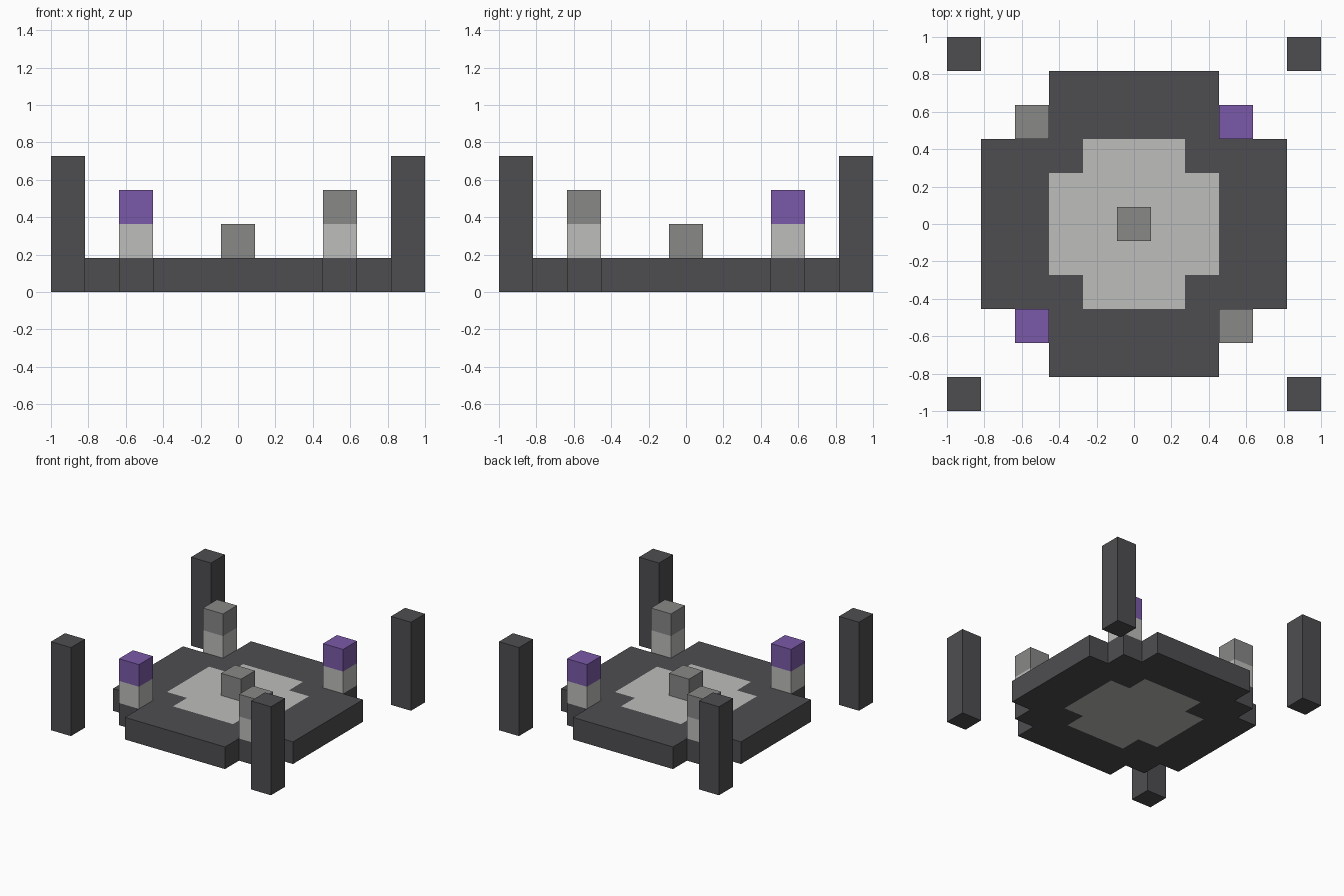
import bpy
import bmesh
from mathutils import Vector

if "Cube" in bpy.data.objects:
    bpy.data.objects.remove(bpy.data.objects["Cube"], do_unlink=True)

U = 2 / 11  # one block


def make_material(name, rgb):
    mat = bpy.data.materials.new(name)
    mat.use_nodes = True
    color = (*rgb, 1.0)
    mat.diffuse_color = color
    mat.node_tree.nodes["Principled BSDF"].inputs["Base Color"].default_value = color
    return mat


charcoal = make_material("charcoal stone", (0.076, 0.074, 0.082))
pale = make_material("pale stone", (0.508, 0.508, 0.497))
grey = make_material("grey stone", (0.246, 0.246, 0.242))
purple = make_material("purple crystal", (0.195, 0.102, 0.392))


def add_object(name, bm, materials):
    mesh = bpy.data.meshes.new(name)
    bm.to_mesh(mesh)
    bm.free()
    for mat in materials:
        mesh.materials.append(mat)
    obj = bpy.data.objects.new(name, mesh)
    bpy.context.collection.objects.link(obj)
    return obj


def block(name, i, j, level, height, mat):
    """Square block column on the block grid."""
    bm = bmesh.new()
    bmesh.ops.create_cube(bm, size=U)
    bmesh.ops.scale(bm, vec=(1, 1, height), verts=bm.verts)
    bmesh.ops.translate(bm, vec=Vector((i, j, level + height / 2)) * U, verts=bm.verts)
    return add_object(name, bm, [mat])


def in_cross(point, long, short):
    a, b = sorted((abs(point.x) / U, abs(point.y) / U))
    return b < long and a < short


def on_platform(point):
    # Wide cross plus the block under each inner post
    return in_cross(point, 4.5, 2.5) or in_cross(point, 3.5, 3.5)


# Stepped platform with a pale cross in the middle
bm = bmesh.new()
bmesh.ops.create_grid(bm, x_segments=9, y_segments=9, size=4.5 * U)
outside = [f for f in bm.faces if not on_platform(f.calc_center_median())]
bmesh.ops.delete(bm, geom=outside, context="FACES")
raised = bmesh.ops.extrude_face_region(bm, geom=bm.faces[:], use_keep_orig=True)["geom"]
bmesh.ops.translate(bm, vec=(0, 0, U),
                    verts=[g for g in raised if isinstance(g, bmesh.types.BMVert)])
bmesh.ops.recalc_face_normals(bm, faces=bm.faces)
for face in bm.faces:
    face.material_index = int(in_cross(face.calc_center_median(), 2.5, 1.5))
bmesh.ops.dissolve_limit(bm, angle_limit=0.01, verts=bm.verts, edges=bm.edges,
                         delimit={"MATERIAL"})
add_object("platform", bm, [charcoal, pale])

# Centre pedestal
block("centre_pedestal", 0, 0, 1, 1, grey)

# Inner posts with alternating caps, and tall outer pillars
for sx, side in ((-1, "right"), (1, "left")):
    for sy, end in ((-1, "front"), (1, "back")):
        place = f"{end}_{side}"
        block(f"inner_post_{place}", 3 * sx, 3 * sy, 1, 1, pale)
        block(f"post_cap_{place}", 3 * sx, 3 * sy, 2, 1, purple if sx == sy else grey)
        block(f"outer_pillar_{place}", 5 * sx, 5 * sy, 0, 4, charcoal)
